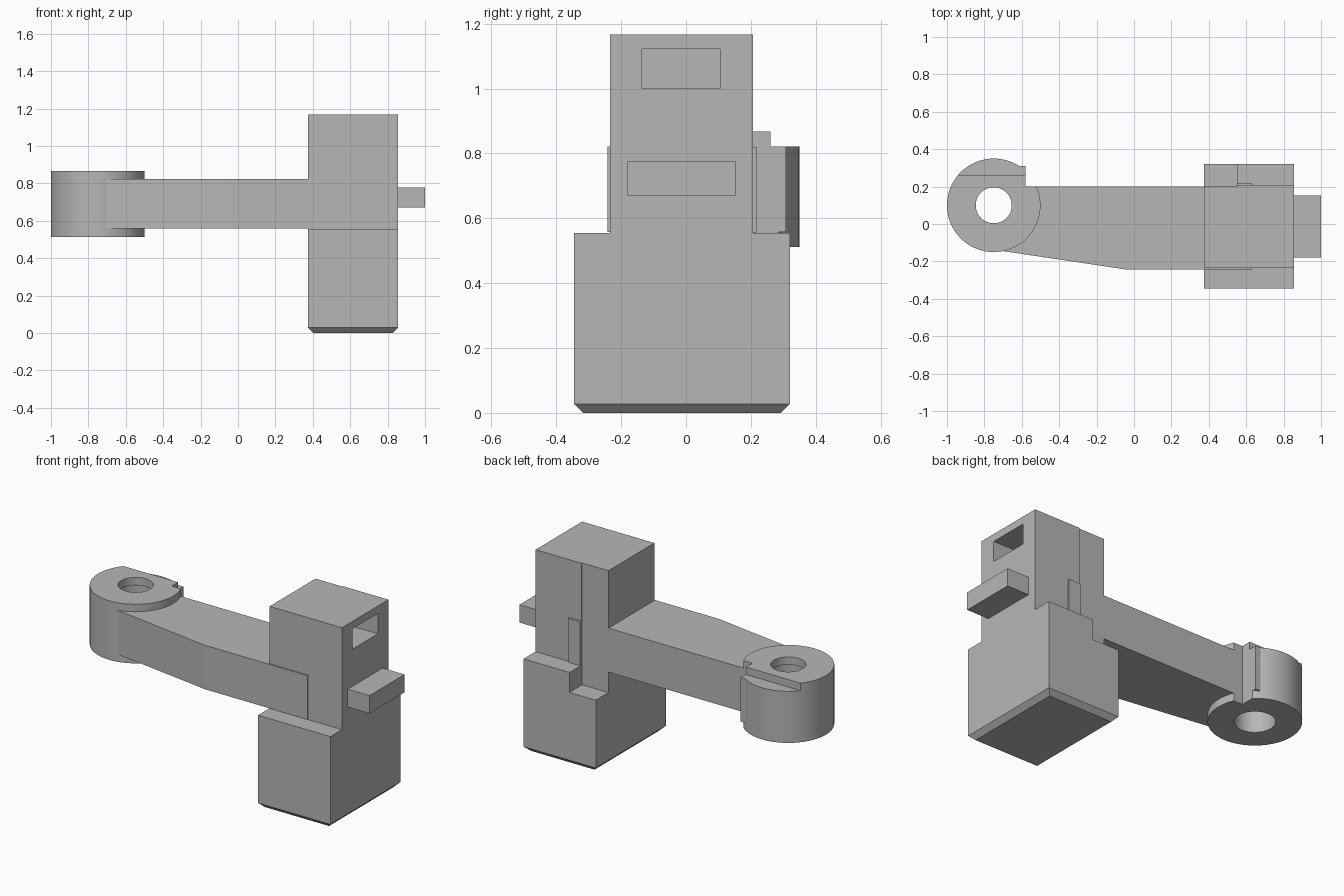
import bpy, bmesh, math

if "Cube" in bpy.data.objects:
    bpy.data.objects.remove(bpy.data.objects["Cube"])

grey = bpy.data.materials.new("plain grey")
grey.diffuse_color = (0.47, 0.47, 0.47, 1)
grey.use_nodes = True
grey.node_tree.nodes["Principled BSDF"].inputs["Base Color"].default_value = grey.diffuse_color


def prism(name, points, z0, z1):
    """Extrude a plan outline from z0 to z1."""
    bm = bmesh.new()
    base = bm.faces.new([bm.verts.new((x, y, z0)) for x, y in points])
    top = bmesh.ops.extrude_face_region(bm, geom=[base])["geom"]
    bmesh.ops.translate(bm, vec=(0, 0, z1 - z0),
                        verts=[v for v in top if isinstance(v, bmesh.types.BMVert)])
    bmesh.ops.recalc_face_normals(bm, faces=bm.faces)
    mesh = bpy.data.meshes.new(name)
    bm.to_mesh(mesh)
    bm.free()
    obj = bpy.data.objects.new(name, mesh)
    bpy.context.collection.objects.link(obj)
    mesh.materials.append(grey)
    return obj


def box(name, x0, x1, y0, y1, z0, z1):
    return prism(name, [(x0, y0), (x1, y0), (x1, y1), (x0, y1)], z0, z1)


def circle(cx, cy, r, n=64):
    return [(cx + r * math.cos(2 * math.pi * i / n),
             cy + r * math.sin(2 * math.pi * i / n)) for i in range(n)]


def boolean(obj, tool, operation="DIFFERENCE"):
    mod = obj.modifiers.new(operation.lower(), "BOOLEAN")
    mod.operation = operation
    mod.solver = "EXACT"
    mod.object = tool
    bpy.context.view_layer.objects.active = obj
    bpy.ops.object.modifier_apply(modifier=mod.name)
    bpy.data.objects.remove(tool)


# Lower block with chamfered underside and a notched rear corner
base = box("base_block", 0.375, 0.855, -0.345, 0.32, 0, 0.555)
bm = bmesh.new()
bm.from_mesh(base.data)
bmesh.ops.bevel(bm, geom=[e for e in bm.edges if all(v.co.z < 0.01 for v in e.verts)],
                offset=0.028, segments=1, affect="EDGES")
bm.to_mesh(base.data)
bm.free()
boolean(base, box("notch_cutter", 0.3, 0.55, 0.2, 0.4, 0.435, 0.6))

# Upper block with a stepped rear face and a pocket in its side
upper = prism("upper_block", [(0.375, -0.235), (0.855, -0.235), (0.855, 0.206),
                              (0.55, 0.206), (0.55, 0.2), (0.375, 0.2)], 0.555, 1.167)
boolean(upper, box("pocket_cutter", 0.6, 0.9, -0.135, 0.105, 1.0, 1.122))

# Side tab and the raised rear strip
box("side_tab", 0.85, 1.0, -0.18, 0.152, 0.67, 0.777)
box("rear_strip", 0.55, 0.63, 0.15, 0.218, 0.556, 0.82)

# Tapered arm
prism("arm", [(-0.7, -0.145), (-0.05, -0.242), (0.63, -0.242), (0.63, 0.2),
              (-0.6, 0.2), (-0.6, 0.0)], 0.558, 0.822)

# Round end boss with rear lug, clearance corner, top ledge and stepped bore
boss = prism("end_boss", circle(-0.75, 0.1, 0.25, 96), 0.512, 0.867)
boolean(boss, box("lug", -0.66, -0.56, 0.15, 0.309, 0.558, 0.822), "UNION")
boolean(boss, box("corner_cutter", -0.58, -0.4, 0.2, 0.5, 0.4, 1.0))
boolean(boss, box("ledge_cutter", -1.1, -0.4, 0.26, 0.5, 0.822, 1.0))
boolean(boss, prism("bore_cutter", circle(-0.75, 0.1, 0.096), 0.4, 1.0))
boolean(boss, prism("wide_bore_cutter", circle(-0.75, 0.1, 0.11), 0.4, 0.82))

bpy.ops.object.select_all(action="DESELECT")
boss.select_set(True)
bpy.context.view_layer.objects.active = boss
bpy.ops.object.shade_smooth_by_angle(angle=math.radians(30))
